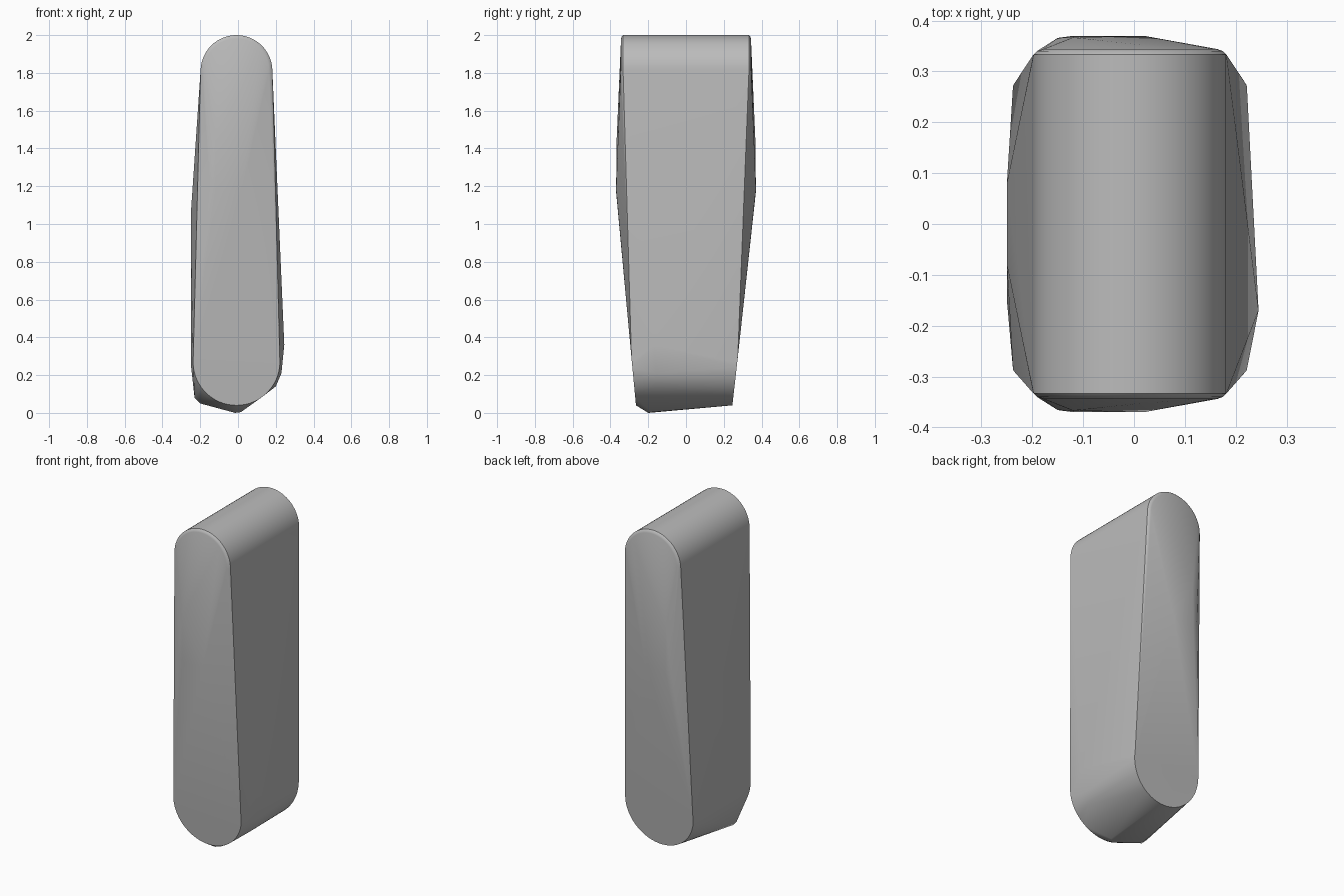
import bpy, bmesh, math

old = bpy.data.objects.get("Cube")
if old:
    bpy.data.objects.remove(old, do_unlink=True)

grey = bpy.data.materials.new("mid grey")
grey.use_nodes = True
colour = (0.5, 0.5, 0.5, 1)
grey.diffuse_color = colour
grey.node_tree.nodes["Principled BSDF"].inputs["Base Color"].default_value = colour


def arc(cx, cz, radius, start, end, depth, steps=32):
    """Arc in x and z, with y given by a function of z."""
    pts = []
    for i in range(steps + 1):
        a = math.radians(start + (end - start) * i / steps)
        z = cz + radius * math.sin(a)
        pts.append((cx + radius * math.cos(a), depth(z), z))
    return pts


points = []
for side, foot, slope in ((-1, 0.261, 0.095), (1, 0.241, 0.113)):
    # rounded top with a small softened rim
    points += arc(-0.008, 1.81, 0.19, 0, 180, lambda z: side * 0.333)
    points += arc(-0.008, 1.81, 0.183, 0, 180, lambda z: side * 0.340)
    points += arc(-0.008, 1.81, 0.172, 0, 180, lambda z: side * 0.344)
    # round lower end, lying in the tapering plane
    points += arc(-0.008, 0.27, 0.23, 175, 365, lambda z: side * (foot + slope * z))
    # belly ridge on the end face
    points += [(x, side * y, z) for x, y, z in (
        (-0.12, 0.37, 1.17), (0.02, 0.37, 1.18), (-0.15, 0.366, 1.22),
        (-0.12, 0.367, 1.45))]

# bulges on the long sides and the underside
points += [(-0.25, 0.08, 1.05), (-0.25, -0.08, 1.05), (-0.25, 0.08, 0.27),
           (-0.25, -0.15, 0.26), (-0.23, -0.16, 0.08), (-0.2, -0.17, 0.05),
           (0.245, -0.17, 0.36), (0.23, -0.16, 0.21), (0.2, -0.16, 0.14),
           (0.015, -0.18, 0.004), (-0.015, -0.2, 0.0)]

# wrap one closed skin around the sections
bm = bmesh.new()
verts = [bm.verts.new(p) for p in points]
hull = bmesh.ops.convex_hull(bm, input=verts)
bmesh.ops.delete(bm, geom=[v for v in bm.verts if not v.link_faces], context="VERTS")
bmesh.ops.dissolve_limit(bm, angle_limit=math.radians(0.5), verts=bm.verts[:], edges=bm.edges[:])
bmesh.ops.recalc_face_normals(bm, faces=bm.faces[:])
mesh = bpy.data.meshes.new("body")
bm.to_mesh(mesh)
bm.free()
mesh.materials.append(grey)

body = bpy.data.objects.new("body", mesh)
bpy.context.collection.objects.link(body)
bpy.context.view_layer.objects.active = body
body.select_set(True)
bpy.ops.object.shade_smooth_by_angle(angle=math.radians(30))
